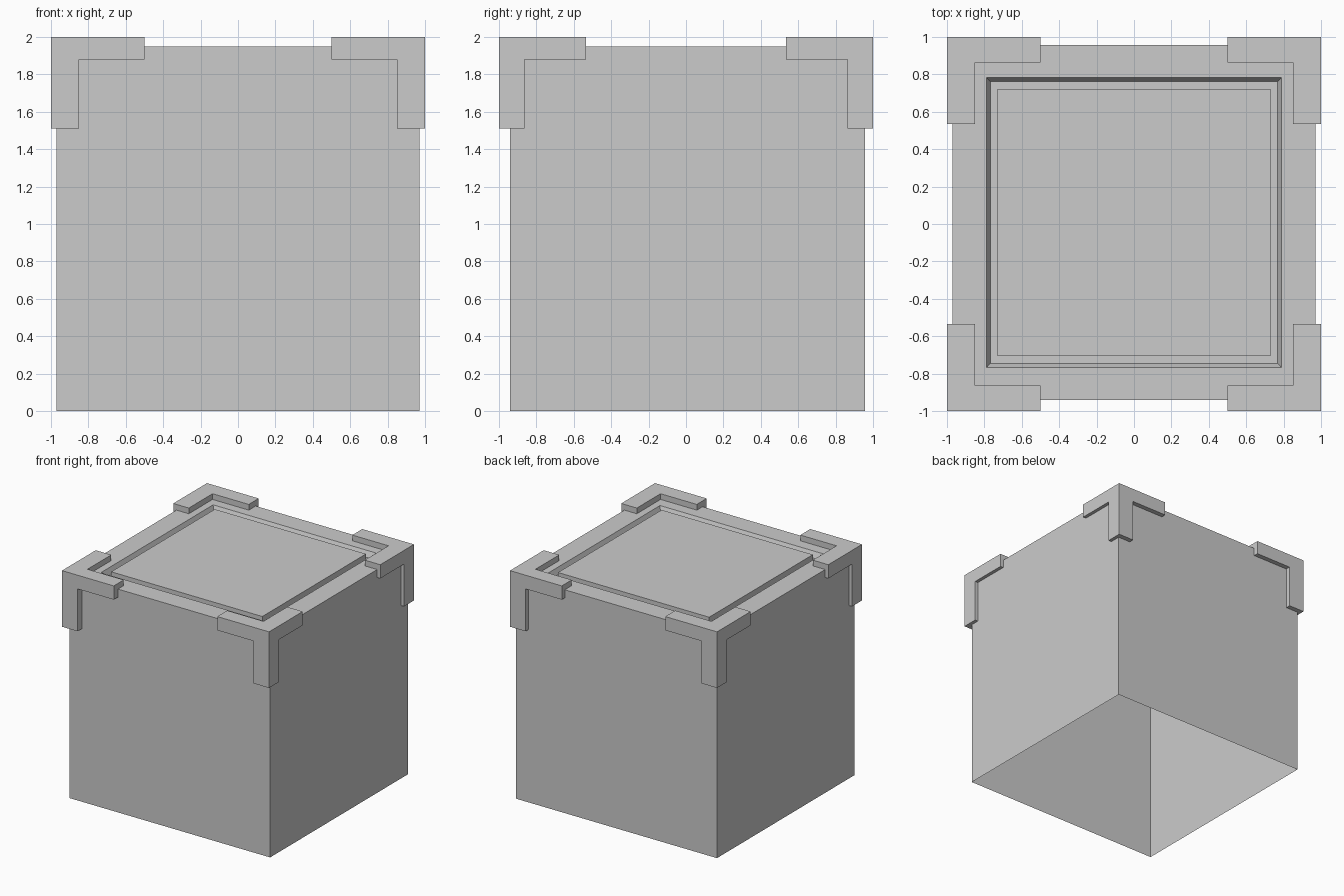
import bpy, bmesh

if "Cube" in bpy.data.objects:
    bpy.data.objects.remove(bpy.data.objects["Cube"])


def make_object(name, bm):
    bmesh.ops.recalc_face_normals(bm, faces=bm.faces)
    mesh = bpy.data.meshes.new(name)
    bm.to_mesh(mesh)
    bm.free()
    obj = bpy.data.objects.new(name, mesh)
    bpy.context.collection.objects.link(obj)
    return obj


# Crate body: open underneath, grooved lid with a raised centre panel
MID_Y = 0.008
rings = [  # half width, half depth, height
    (0.97, 0.95, 0.0),      # open bottom edge
    (0.97, 0.95, 1.95),     # top rim, outside
    (0.788, 0.775, 1.95),   # top rim, inside
    (0.768, 0.753, 1.90),   # groove floor, outside
    (0.73, 0.715, 1.90),    # groove floor, inside
    (0.73, 0.715, 1.95),    # raised panel edge
]
bm = bmesh.new()
previous = None
for hx, hy, z in rings:
    ring = [bm.verts.new((sx * hx, MID_Y + sy * hy, z))
            for sx, sy in ((-1, -1), (1, -1), (1, 1), (-1, 1))]
    if previous:
        for i in range(4):
            j = (i + 1) % 4
            bm.faces.new((previous[i], previous[j], ring[j], ring[i]))
    previous = ring
bm.faces.new(previous)
body = make_object("crate_body", bm)
# The outside of the open shell faces outward
if body.data.polygons[0].normal.y > 0:
    body.data.flip_normals()

# Corner bracket: a corner block with three arms extruded from its inner faces
low, high = (0.85, 0.863, 1.88), (1.0, 1.0, 2.0)
arm_ends = (0.5, 0.535, 1.51)
bm = bmesh.new()
bmesh.ops.create_cube(bm, size=1)
for v in bm.verts:
    v.co = [high[a] if v.co[a] > 0 else low[a] for a in range(3)]
bm.normal_update()
for axis in range(3):
    face = next(f for f in bm.faces
                if all(abs(v.co[axis] - low[axis]) < 1e-5 for v in f.verts))
    end = bmesh.ops.extrude_discrete_faces(bm, faces=[face])["faces"][0]
    for v in end.verts:
        v.co[axis] = arm_ends[axis]
brackets = make_object("corner_brackets", bm)
mirror = brackets.modifiers.new("four_corners", "MIRROR")
mirror.use_axis = (True, True, False)
mirror.use_mirror_merge = False
